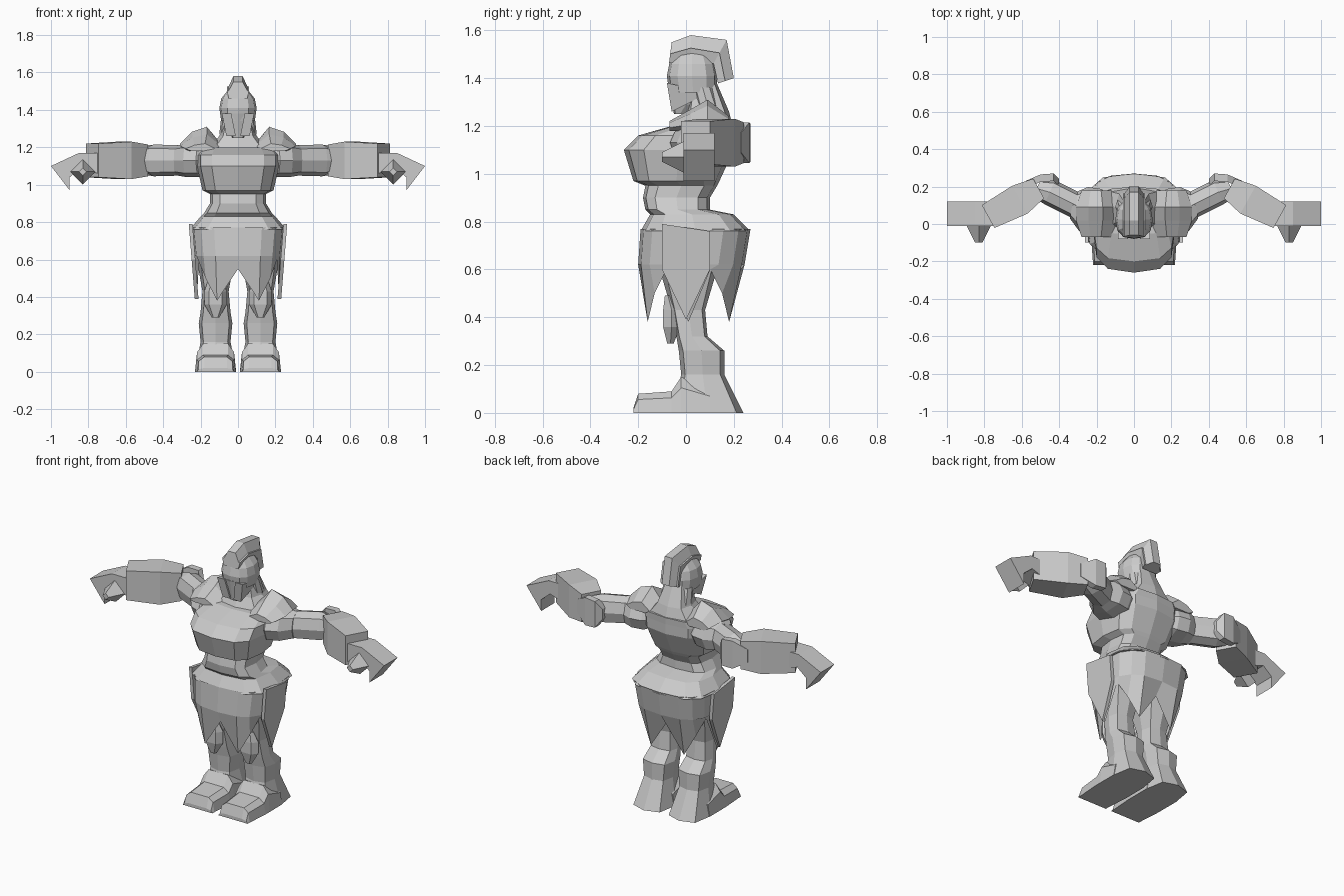
import bpy, bmesh, math
from mathutils import Vector

cube = bpy.data.objects.get("Cube")
if cube:
    bpy.data.objects.remove(cube)

GREY = (0.6, 0.6, 0.6, 1)
stone = bpy.data.materials.new("light grey")
stone.use_nodes = True
stone.diffuse_color = GREY
stone.node_tree.nodes["Principled BSDF"].inputs["Base Color"].default_value = GREY

def loft(name, rings, mirror=False, caps=True):
    """Skin a row of rings that all have the same number of points."""
    bm = bmesh.new()
    rows = [[bm.verts.new(point) for point in ring] for ring in rings]
    for lower, upper in zip(rows, rows[1:]):
        for i in range(len(lower)):
            bm.faces.new((lower[i - 1], lower[i], upper[i], upper[i - 1]))
    if caps:
        bm.faces.new(rows[0])
        bm.faces.new(rows[-1])
    bmesh.ops.recalc_face_normals(bm, faces=bm.faces)
    mesh = bpy.data.meshes.new(name)
    bm.to_mesh(mesh)
    bm.free()
    mesh.materials.append(stone)
    part = bpy.data.objects.new(name, mesh)
    bpy.context.collection.objects.link(part)
    if mirror:
        part.modifiers.new("Mirror", "MIRROR").use_mirror_merge = False

def rounded(sides, power, turn=0.0):
    """Unit outline between a circle (power one) and a square (power zero)."""
    def bend(value):
        return math.copysign(abs(value) ** power, value)
    angles = [turn + math.tau * i / sides for i in range(sides)]
    return [(bend(math.cos(a)), bend(math.sin(a))) for a in angles]

def level(z, half, front, back, x=0.0, sides=12, power=0.65):
    """Horizontal ring between a front and a back depth."""
    middle, depth = (front + back) / 2, (back - front) / 2
    return [(x + half * u, middle + depth * v, z) for u, v in rounded(sides, power)]

def limb(name, stops, outline):
    """Arm section through stops of x, y, half width and half height."""
    height = Vector((0, 0, ARM_HEIGHT))
    points = [Vector((x, y, 0)) + height for x, y, wide, tall in stops]
    across = (points[-1] - points[0]).cross(Vector((0, 0, 1))).normalized()
    rings = []
    for point, (x, y, wide, tall) in zip(points, stops):
        rings.append([point + across * wide * u + Vector((0, 0, tall * v))
                      for u, v in outline])
    loft(name, rings, mirror=True)

def plate_x(name, outline, left, right, lean=0.0):
    """Extrude a y, z outline sideways; lean moves higher points outwards."""
    loft(name, [[(x + lean * z, y, z) for y, z in outline] for x in (left, right)],
         mirror=True)

# Torso: belt, belly, overhanging chest and shoulders
loft("torso", [
    level(z=0.76, half=0.26, front=-0.19, back=0.27),
    level(z=0.83, half=0.2, front=-0.15, back=0.2),
    level(z=0.85, half=0.18, front=-0.17, back=0.1),
    level(z=0.9, half=0.15, front=-0.18, back=0.1),
    level(z=0.95, half=0.15, front=-0.17, back=0.13),
    level(z=0.97, half=0.19, front=-0.22, back=0.14),
    level(z=1.1, half=0.22, front=-0.26, back=0.2),
    level(z=1.16, half=0.22, front=-0.2, back=0.2),
    level(z=1.2, half=0.19, front=-0.06, back=0.2),
])
loft("neck", [
    level(z=1.18, half=0.17, front=-0.04, back=0.2, sides=8),
    level(z=1.26, half=0.1, front=0, back=0.18, sides=8),
    level(z=1.4, half=0.06, front=0.03, back=0.12, sides=8),
])

# Skirt: hem heights repeat from each centre to the side
HEM = [0.55, 0.38, 0.5, 0.6, 0.38]
SKIRT_SIDES = 16

def skirt_row(z, half, front, back):
    return level(z, half, front, back, sides=SKIRT_SIDES, power=0.7)

hem_row = []
for i, (x, y, z) in enumerate(skirt_row(0, half=0.22, front=-0.17, back=0.19)):
    quarter = (i + SKIRT_SIDES // 4) % (SKIRT_SIDES // 2)
    hem_row.append((x, y, HEM[min(quarter, SKIRT_SIDES // 2 - quarter)]))
loft("skirt", [
    skirt_row(0.77, half=0.25, front=-0.19, back=0.27),
    skirt_row(0.62, half=0.235, front=-0.2, back=0.245),
    hem_row,
], caps=False)

# Pointed hip guards standing proud of the skirt
plate_x("hip_guard", [(-0.1, 0.79), (0.1, 0.76), (0.1, 0.6), (0, 0.39), (-0.1, 0.6)],
        left=0.18, right=0.2, lean=0.08)

# Legs: flared boot, calf, narrow knee and thigh
LEG_X = 0.12
shank = dict(x=LEG_X, sides=8, power=0.6)
loft("leg", [
    level(z=0, half=0.11, front=-0.06, back=0.24, **shank),
    level(z=0.16, half=0.08, front=-0.02, back=0.16, **shank),
    level(z=0.26, half=0.09, front=-0.03, back=0.16, **shank),
    level(z=0.32, half=0.08, front=-0.04, back=0.09, **shank),
    level(z=0.43, half=0.07, front=-0.06, back=0.08, **shank),
    level(z=0.6, half=0.1, front=-0.11, back=0.13, **shank),
    level(z=0.74, half=0.1, front=-0.11, back=0.13, **shank),
], mirror=True)

def foot_ring(y, half, top):
    corners = [(-1, 0), (1, 0), (0.9, 0.7), (0.6, 1), (-0.6, 1), (-0.9, 0.7)]
    return [(LEG_X + half * u, y, top * v) for u, v in corners]

loft("foot", [
    foot_ring(y=-0.22, half=0.1, top=0.02),
    foot_ring(y=-0.2, half=0.1, top=0.08),
    foot_ring(y=-0.06, half=0.11, top=0.09),
    foot_ring(y=-0.02, half=0.11, top=0.15),
    foot_ring(y=0.1, half=0.11, top=0.1),
], mirror=True)

plate = dict(x=LEG_X, sides=6, power=0.8)
loft("knee_guard", [
    level(z=0.29, half=0.02, front=-0.08, back=-0.05, **plate),
    level(z=0.36, half=0.06, front=-0.1, back=-0.02, **plate),
    level(z=0.43, half=0.06, front=-0.1, back=-0.02, **plate),
    level(z=0.49, half=0.04, front=-0.09, back=-0.06, **plate),
], mirror=True)

# Arms: shoulder, upper arm and square forearm
ARM_HEIGHT = 1.13
octagon = rounded(8, 0.8)
square = [(-1, -1), (1, -1), (1, 1), (-1, 1)]
limb("shoulder", [(0.13, 0.06, 0.08, 0.06), (0.2, 0.06, 0.13, 0.09),
                  (0.27, 0.08, 0.12, 0.09), (0.33, 0.1, 0.07, 0.08)], octagon)
limb("upper_arm", [(0.27, 0.08, 0.07, 0.08), (0.45, 0.17, 0.07, 0.085),
                   (0.52, 0.19, 0.05, 0.06)], octagon)
limb("forearm", [(0.51, 0.19, 0.06, 0.085), (0.61, 0.13, 0.085, 0.1),
                 (0.78, 0.04, 0.07, 0.09)], square)

# Curved plate over the elbow
elbow = []
for x, y, tall in [(0.4, 0.24, 0.03), (0.43, 0.27, 0.08), (0.5, 0.265, 0.085), (0.58, 0.23, 0.04)]:
    low, high, inner = ARM_HEIGHT - tall, ARM_HEIGHT + tall, y - 0.04
    elbow.append([(x, y, low), (x, y, high), (x, inner, high), (x, inner, low)])
loft("elbow_guard", elbow, mirror=True)

# Hands bent down at the fingers, with a pointed thumb
palm = [(0.75, 1.06), (0.75, 1.17), (0.85, 1.17), (1, 1.1), (0.9, 0.97), (0.9, 1.04), (0.84, 1.09)]
loft("hand", [[(x, y, z) for x, z in palm] for y in (-0.01, 0.12)], mirror=True)
loft("thumb", [[(0.83 + size * u, y, 1.07 + size * v) for u, v in octagon[::2]]
               for y, size in ((0, 0.07), (-0.1, 0.02))], mirror=True)

# Peaked shoulder guards
def guard_ring(y, half, peak):
    corners = [(-1, 0.3), (-0.3, 1), (0.4, 0.8), (1, 0.3), (0.6, 0), (-0.6, 0)]
    return [(0.2 + half * u, y, 1.18 + peak * v) for u, v in corners]

loft("shoulder_guard", [
    guard_ring(y=-0.07, half=0.08, peak=0.04),
    guard_ring(y=0.02, half=0.11, peak=0.09),
    guard_ring(y=0.09, half=0.11, peak=0.13),
    guard_ring(y=0.18, half=0.08, peak=0.06),
], mirror=True)

# Helmet dome, neck guard, face and cheek guards
loft("helmet", [
    level(z=1.34, half=0.09, front=-0.07, back=0.13, power=0.8),
    level(z=1.41, half=0.1, front=-0.08, back=0.13, power=0.8),
    level(z=1.46, half=0.09, front=-0.07, back=0.12, power=0.8),
    level(z=1.51, half=0.05, front=-0.05, back=0.1, power=0.8),
])
loft("neck_guard", [
    level(z=1.27, half=0.1, front=0.04, back=0.15, power=0.8),
    level(z=1.36, half=0.09, front=0.02, back=0.12, power=0.8),
])
loft("face", [
    level(z=1.25, half=0.03, front=-0.05, back=0, sides=8),
    level(z=1.29, half=0.05, front=-0.06, back=0.06, sides=8),
    level(z=1.38, half=0.07, front=-0.08, back=0.1, sides=8),
])
plate_x("cheek_guard", [(-0.08, 1.38), (-0.06, 1.26), (0.02, 1.3), (0.1, 1.34)],
        left=-0.24, right=-0.19, lean=0.2)

# Crest sweeping over the helmet: root and rim of each spine
SPINES = [(Vector((0, *root)), Vector((0, *rim))) for root, rim in [
    ((-0.07, 1.47), (-0.06, 1.55)), ((0.02, 1.49), (0.02, 1.58)),
    ((0.12, 1.47), (0.17, 1.56)), ((0.14, 1.38), (0.2, 1.4))]]

def crest(name, start, end, start_half, end_half):
    corners = [(start, start_half), (end, end_half), (end, -end_half), (start, -start_half)]
    loft(name, [[root.lerp(rim, t) + Vector((half, 0, 0)) for t, half in corners]
                for root, rim in SPINES])

crest("crest_base", start=-0.1, end=0.4, start_half=0.05, end_half=0.06)
crest("crest_plume", start=0.4, end=1, start_half=0.05, end_half=0.025)
